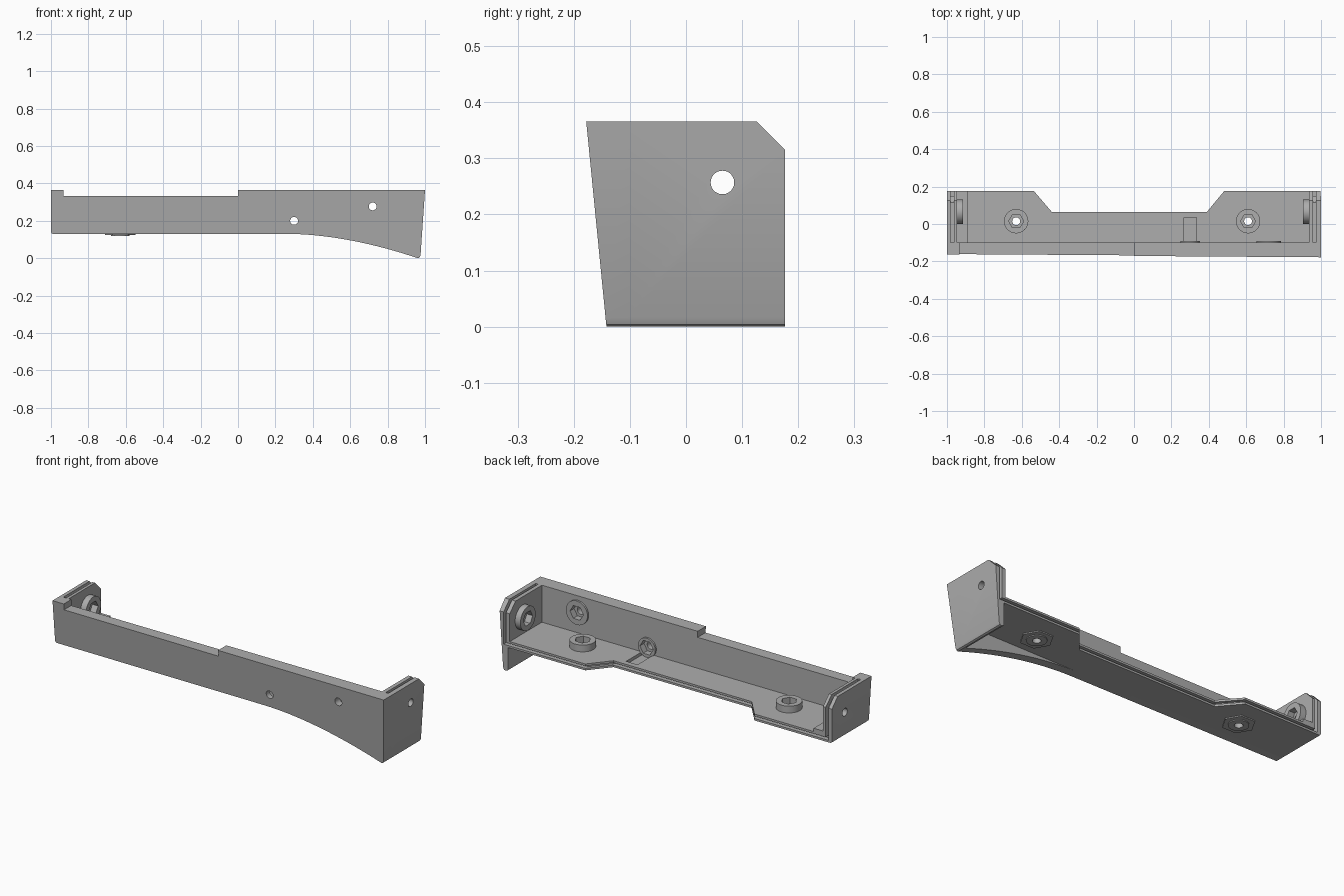
import bpy, bmesh, math

cube = bpy.data.objects.get("Cube")
if cube:
    bpy.data.objects.remove(cube, do_unlink=True)

grey = bpy.data.materials.new("plain_grey")
grey.use_nodes = True
GREY = (0.42, 0.42, 0.42, 1)
grey.diffuse_color = GREY
grey.node_tree.nodes["Principled BSDF"].inputs["Base Color"].default_value = GREY

PLACE = {"x": lambda a, b, t: (t, a, b),
         "y": lambda a, b, t: (a, t, b),
         "z": lambda a, b, t: (a, b, t)}


def add_prism(bm, pts, axis, lo, hi):
    ends = [[bm.verts.new(PLACE[axis](a, b, t)) for a, b in pts] for t in (lo, hi)]
    bm.faces.new(ends[0])
    bm.faces.new(ends[1])
    for i in range(len(pts)):
        j = (i + 1) % len(pts)
        bm.faces.new((ends[0][i], ends[0][j], ends[1][j], ends[1][i]))


def make(name, *prisms):
    """One mesh object from prisms given as (points, axis, low, high)."""
    bm = bmesh.new()
    for p in prisms:
        add_prism(bm, *p)
    bmesh.ops.recalc_face_normals(bm, faces=bm.faces)
    mesh = bpy.data.meshes.new(name)
    bm.to_mesh(mesh)
    bm.free()
    mesh.materials.append(grey)
    ob = bpy.data.objects.new(name, mesh)
    bpy.context.scene.collection.objects.link(ob)
    return ob


def ring(a, b, r, n=40):
    return [(a + r * math.cos(math.tau * i / n), b + r * math.sin(math.tau * i / n))
            for i in range(n)]


def rect(a0, a1, b0, b1):
    return [(a0, b0), (a1, b0), (a1, b1), (a0, b1)]


parts, cutters = [], []
TOP, BASE, FLOOR, BACK = 0.366, 0.13, 0.165, 0.176
GROOVE = 0.025
SLOT_LO, SLOT_HI = 0.141, 0.154

# Screw positions: axis, centre, wall face, boss tip, drill range
SCREWS = [
    ("floor_boss_right", "z", (-0.63, 0.015), 0.15, 0.202, (0.05, 0.3)),
    ("floor_boss_left", "z", (0.61, 0.015), 0.15, 0.202, (0.05, 0.3)),
    ("front_boss_outer", "y", (0.72, 0.277), -0.11, -0.09, (-0.3, -0.03)),
    ("front_boss_inner", "y", (0.3, 0.2), -0.11, -0.09, (-0.3, -0.03)),
    ("end_boss_right", "x", (0.065, 0.257), -0.955, -0.914, (-1.1, -0.85)),
    ("end_boss_left", "x", (0.065, 0.257), 0.945, 0.904, (0.85, 1.1)),
]
holes, pockets = [], []
for name, axis, c, face, tip, span in SCREWS:
    radius = 0.052 if name == "front_boss_inner" else 0.065
    parts.append(make(name, (ring(*c, radius), axis, min(face, tip), max(face, tip))))
    holes.append((ring(*c, 0.021), axis, *span))
    way = 1 if tip > face else -1
    depth = sorted((tip + 0.02 * way, tip - 0.035 * way))
    pockets.append((ring(*c, 0.04, 6), axis, *depth))
drill = make("screw_hole_cutter", *holes)
hex_cut = make("hex_pocket_cutter", *pockets)
corner = make("corner_cutter",
              ([(BACK - 0.05, TOP), (BACK - 0.05, 0.5), (0.4, 0.5), (0.4, 0.316),
                (BACK, 0.316)], "x", -1.2, 1.2))
trough_cut = make("trough_cutter", (rect(0.267, 0.335, -0.1, 0.035), "z", SLOT_HI - 0.006, 0.21))
cutters = [drill, hex_cut, corner, trough_cut]

# Front wall: stepped top, arched underside, leaning front face
arch = [(0.27 + 0.68 * i / 20, BASE - 0.126 * (i / 20) ** 1.8) for i in range(21)]
wall = make("front_wall", ([(-1, BASE + 0.01), (-0.997, BASE + 0.003), (-0.99, BASE)] + arch +
            [(0.962, 0), (0.971, 0.004), (0.976, 0.016), (1, TOP), (0, TOP),
             (0, 0.333), (-0.932, 0.333), (-0.932, TOP), (-1, TOP)], "y", -0.2, -0.1))
for v in wall.data.vertices:
    if v.co.y < -0.15:
        v.co.y = -0.135 - 0.007 * v.co.x - 0.098 * v.co.z
parts.append(wall)


# Floor: two plates with a recessed core that leaves a groove in the rim
def floor_outline(inset, x0, x1):
    b, n = BACK - inset, 0.065 - inset
    return [(x0, -0.105), (x1, -0.105), (x1, b), (0.482, b), (0.39, n),
            (-0.44, n), (-0.535, b), (x0, b)]


parts += [
    make("floor_lower_plate", (floor_outline(0, -0.985, 0.955), "z", BASE, SLOT_LO)),
    make("floor_core", (floor_outline(GROOVE, -0.98, 0.955), "z", SLOT_LO, SLOT_HI)),
    make("floor_upper_plate", (floor_outline(0, -0.96, 0.955), "z", SLOT_HI, FLOOR)),
    make("floor_ledge", (rect(-0.955, -0.89, -0.1, BACK), "z", FLOOR - 0.005, FLOOR + 0.018)),
]

# End walls: outer plate, recessed core, inner plate
left_profile = [(0.973, TOP), (1, TOP), (0.976, 0.016), (0.971, 0.004), (0.962, 0),
                (0.95, 0.004), (0.945, 0.012), (0.945, SLOT_LO), (0.973, SLOT_LO)]
right_profile = [(-0.98, TOP), (-1, TOP), (-1, BASE + 0.01), (-0.997, BASE + 0.003),
                 (-0.99, BASE), (-0.98, BASE)]
core_outline = [(-0.105, SLOT_LO), (BACK - GROOVE, SLOT_LO), (BACK - GROOVE, 0.305),
                (BACK - 0.06, TOP - GROOVE), (-0.105, TOP - GROOVE)]
parts.append(make("left_end_outer_plate", (left_profile, "y", -0.105, BACK)))
parts.append(make("right_end_outer_plate", (right_profile, "y", -0.105, BACK)))
for side, x_in, x_mid, x_out in (("left", 0.936, 0.958, 0.973), ("right", -0.947, -0.963, -0.98)):
    parts.append(make(side + "_end_core", (core_outline, "x", *sorted((x_mid, x_out)))))
    parts.append(make(side + "_end_inner_plate",
                      (rect(-0.105, BACK, SLOT_HI, TOP), "x", *sorted((x_in, x_mid)))))

# Hexagonal pads under the floor
for side, x in (("right", -0.63), ("left", 0.61)):
    parts.append(make(side + "_foot_pad", (ring(x, 0.015, 0.082, 6), "z", 0.124, BASE + 0.002)))
    parts.append(make(side + "_foot_ring", (ring(x, 0.015, 0.05), "z", 0.119, 0.126)))


# Cut the holes, pockets, corners and trough
def cut(ob, tools):
    for tool in tools:
        m = ob.modifiers.new(tool.name, "BOOLEAN")
        m.operation, m.solver, m.object = "DIFFERENCE", "EXACT", tool
    deps = bpy.context.evaluated_depsgraph_get()
    mesh = bpy.data.meshes.new_from_object(ob.evaluated_get(deps))
    ob.modifiers.clear()
    ob.data = mesh


for ob in parts:
    tools = [drill, hex_cut]
    if "_end_" in ob.name:
        tools.append(corner)
    if ob.name.startswith("floor_upper") or ob.name == "floor_core":
        tools.append(trough_cut)
    cut(ob, tools)
for c in cutters:
    bpy.data.objects.remove(c, do_unlink=True)

bpy.ops.object.select_all(action="DESELECT")
for ob in parts:
    ob.select_set(True)
bpy.context.view_layer.objects.active = parts[0]
bpy.ops.object.shade_smooth_by_angle(angle=math.radians(30))
